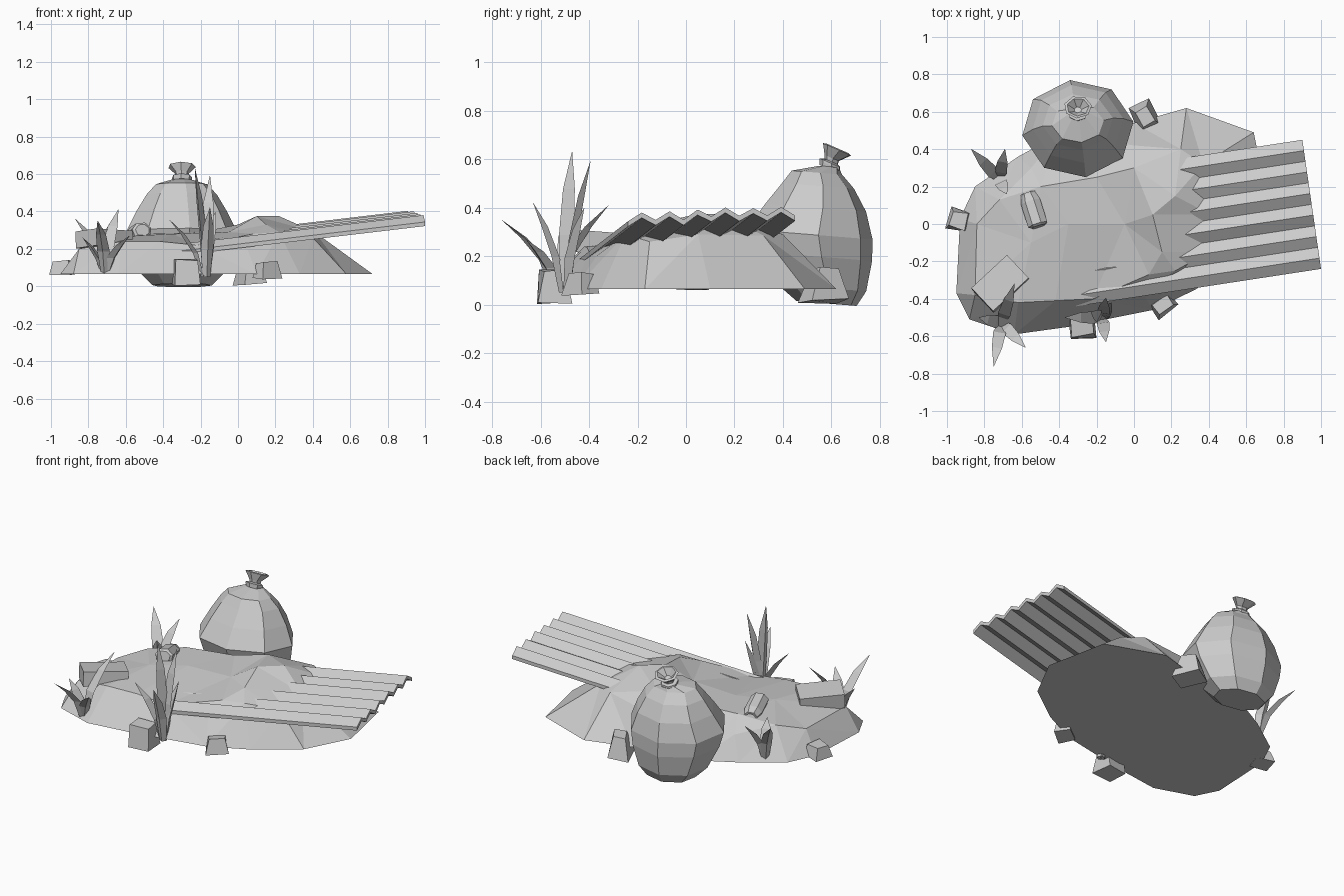
import bpy, bmesh, math, random
from mathutils import Vector, Matrix
from mathutils.geometry import delaunay_2d_cdt

random.seed(4)
if "Cube" in bpy.data.objects:
    bpy.data.objects.remove(bpy.data.objects["Cube"])

grey = bpy.data.materials.new("plain grey")
grey.use_nodes = True
grey.diffuse_color = (0.6, 0.6, 0.6, 1)
grey.node_tree.nodes["Principled BSDF"].inputs["Base Color"].default_value = (0.6, 0.6, 0.6, 1)


def finish(name, bm):
    """Turn a bmesh into a flat shaded object."""
    bmesh.ops.recalc_face_normals(bm, faces=bm.faces)
    mesh = bpy.data.meshes.new(name)
    bm.to_mesh(mesh)
    bm.free()
    mesh.materials.append(grey)
    obj = bpy.data.objects.new(name, mesh)
    bpy.context.collection.objects.link(obj)


def loft(bm, rings):
    """Join rings of points with quads and close both ends."""
    loops = [[bm.verts.new(p) for p in ring] for ring in rings]
    count = len(loops[0])
    for low, high in zip(loops, loops[1:]):
        for i in range(count):
            j = (i + 1) % count
            bm.faces.new((low[i], low[j], high[j], high[i]))
    bm.faces.new(loops[0][::-1])
    bm.faces.new(loops[-1])


def ellipse(center, rx, ry, sides, tilt=0.0, turn=0.14):
    """Ring around a centre, tilt raises its front edge."""
    ring = []
    for i in range(sides):
        a = turn + math.tau * i / sides
        offset = Vector((rx * math.cos(a), ry * math.sin(a), -tilt * math.sin(a)))
        ring.append(Vector(center) + offset)
    return ring


# Mound: flat outline with triangulated hill points inside
BASE = 0.065
outline = [(-.95, -.37), (-.88, -.51), (-.64, -.59), (-.35, -.55), (.1, -.46),
           (.33, -.35), (.58, -.17), (.72, .1), (.64, .49), (.28, .62),
           (0, .54), (-.4, .48), (-.62, .36), (-.85, .2), (-.93, .03)]
hill = [(-.85, -.38, .2), (-.62, -.42, .24), (-.42, -.41, .24), (-.22, -.4, .22),
        (.05, -.37, .2), (.08, -.27, .28), (.22, -.25, .29), (.4, -.15, .26),
        (-.84, 0, .2), (-.72, .13, .24), (-.55, -.1, .27), (-.5, .2, .28),
        (-.35, 0, .28), (-.2, .25, .29), (0, .3, .33), (-.05, 0, .29),
        (.1, .05, .375), (.22, .15, .375), (.15, -.15, .33), (.41, .05, .29),
        (.37, .32, .285), (.25, .4, .29), (0, .42, .25), (-.55, .3, .2)]
points = [Vector((x, y, BASE)) for x, y in outline] + [Vector(p) for p in hill]
rim = range(len(outline))
edges = [(i, (i + 1) % len(outline)) for i in rim]
flat, _, tris, source, _, _ = delaunay_2d_cdt([p.xy for p in points], edges, [], 1, 1e-5)
bm = bmesh.new()
verts = [bm.verts.new(points[s[0]]) for s in source]
for tri in tris:
    bm.faces.new([verts[i] for i in tri])
bm.faces.new([verts[i] for i in reversed(rim)])
finish("mound", bm)

# Sack: stacked rings, pinched neck, flared and hollow top
profile = [(.005, .58, .16, .125), (.07, .56, .225, .185), (.2, .525, .28, .245),
           (.29, .51, .3, .262), (.4, .535, .245, .21), (.49, .545, .19, .15),
           (.545, .54, .14, .105), (.57, .59, .055, .04)]
bm = bmesh.new()
loft(bm, [ellipse((-.3, y, z), rx, ry, 8, .08 * ry) for z, y, rx, ry in profile])
finish("sack_body", bm)
neck = [(.56, .59, .05), (.575, .595, .055), (.585, .595, .055), (.59, .6, .035),
        (.605, .602, .038), (.64, .625, .075), (.645, .625, .06), (.61, .61, .02)]
bm = bmesh.new()
loft(bm, [ellipse((-.3, y, z), r, r * .8, 7, .35 * r) for z, y, r in neck])
finish("sack_neck", bm)

# Corrugated sheet: zigzag strip running up to the right
RIDGES, AMP, THICK = 6, .018, .022
along = Vector((1.31, .2, .155))
across = Vector((-.1, .69, .025))
corner = Vector((-.31, -.44, .21))
steps = 2 * RIDGES
lifts = [(AMP if i % 2 else -AMP) + random.uniform(-.006, .006) for i in range(steps + 1)]
top = [corner + across * (i / steps) + Vector((0, 0, lift)) for i, lift in enumerate(lifts)]
under = [p - Vector((0, 0, THICK)) for p in reversed(top)]
bm = bmesh.new()
loft(bm, [[p + along * t for p in top + under] for t in (0, 1)])
finish("corrugated_sheet", bm)


def blade(bm, root, tip, width):
    """Keeled grass blade that bends outwards towards its tip."""
    root, tip = Vector(root), Vector(tip)
    lean = Vector((tip.x - root.x, tip.y - root.y, 0))
    out = lean.normalized()
    side = Vector((-out.y, out.x, 0))
    rings = []
    for t, w in ((0, .6), (.35, 1), (.7, .8), (1, .03)):
        c = root + lean * t ** 1.7 + Vector((0, 0, (tip.z - root.z) * t ** .85))
        half = side * width * w / 2
        rings.append([c - half, c + out * width * w * .4, c + half])
    loft(bm, rings)


# Grass clumps
clumps = {
    "front_grass": ((-.17, -.5, .05), [(-.23, -.47, .63), (-.15, -.395, .59),
                    (-.15, -.63, .42), (-.37, -.5, .36), (-.12, -.42, .4)]),
    "corner_grass": ((-.71, -.53, .07), [(-.75, -.76, .35), (-.58, -.66, .27),
                     (-.64, -.32, .41), (-.83, -.5, .26)]),
    "back_grass": ((-.72, .24, .08), [(-.87, .4, .36), (-.69, .4, .33), (-.68, .16, .29)]),
}
for name, (root, tips) in clumps.items():
    bm = bmesh.new()
    for tip in tips:
        near = Vector(root).lerp(Vector(tip), .06)
        blade(bm, (near.x, near.y, root[2]), tip, .068)
    finish(name, bm)


def chunk(name, center, size, turn, taper=.7, tilt=(0, 0)):
    """Block, tapered ones also get roughly broken corners."""
    bm = bmesh.new()
    bmesh.ops.create_cube(bm, size=1)
    rough = .18 if taper < 1 else 0
    for v in bm.verts:
        k = taper if v.co.z > 0 else 1
        scale = [s * (1 + random.uniform(-rough, rough)) for s in size]
        v.co = Vector((v.co.x * scale[0] * k, v.co.y * scale[1] * k, v.co.z * scale[2]))
    spin = Matrix.Rotation(turn, 4, "Z") @ Matrix.Rotation(tilt[1], 4, "Y") @ Matrix.Rotation(tilt[0], 4, "X")
    bm.transform(Matrix.Translation(center) @ spin)
    finish(name, bm)


# Rocks around the rim and a block lying on the mound
chunk("front_rock", (-.275, -.55, .075), (.16, .13, .125), .1)
chunk("right_front_rock", (.155, -.43, .085), (.13, .1, .085), .6)
chunk("left_rock", (-.94, .02, .1), (.11, .12, .075), -.2)
chunk("back_rock", (.06, .575, .08), (.13, .17, .13), .5, .6)
chunk("block", (-.715, -.32, .25), (.26, .17, .09), .75, 1, (-.1, .05))

# Dented can, open at one end
can = [(-.1, .04), (-.09, .055), (.04, .055), (.08, .042), (.09, .042), (.09, .028), (.03, .025)]
bm = bmesh.new()
loft(bm, [ellipse((0, 0, h), r, r * .85, 7) for h, r in can])
aim = Vector((-.06, .19, -.04)).to_track_quat("Z", "Y").to_matrix().to_4x4()
bm.transform(Matrix.Translation((-.54, .08, .28)) @ aim)
finish("can", bm)
